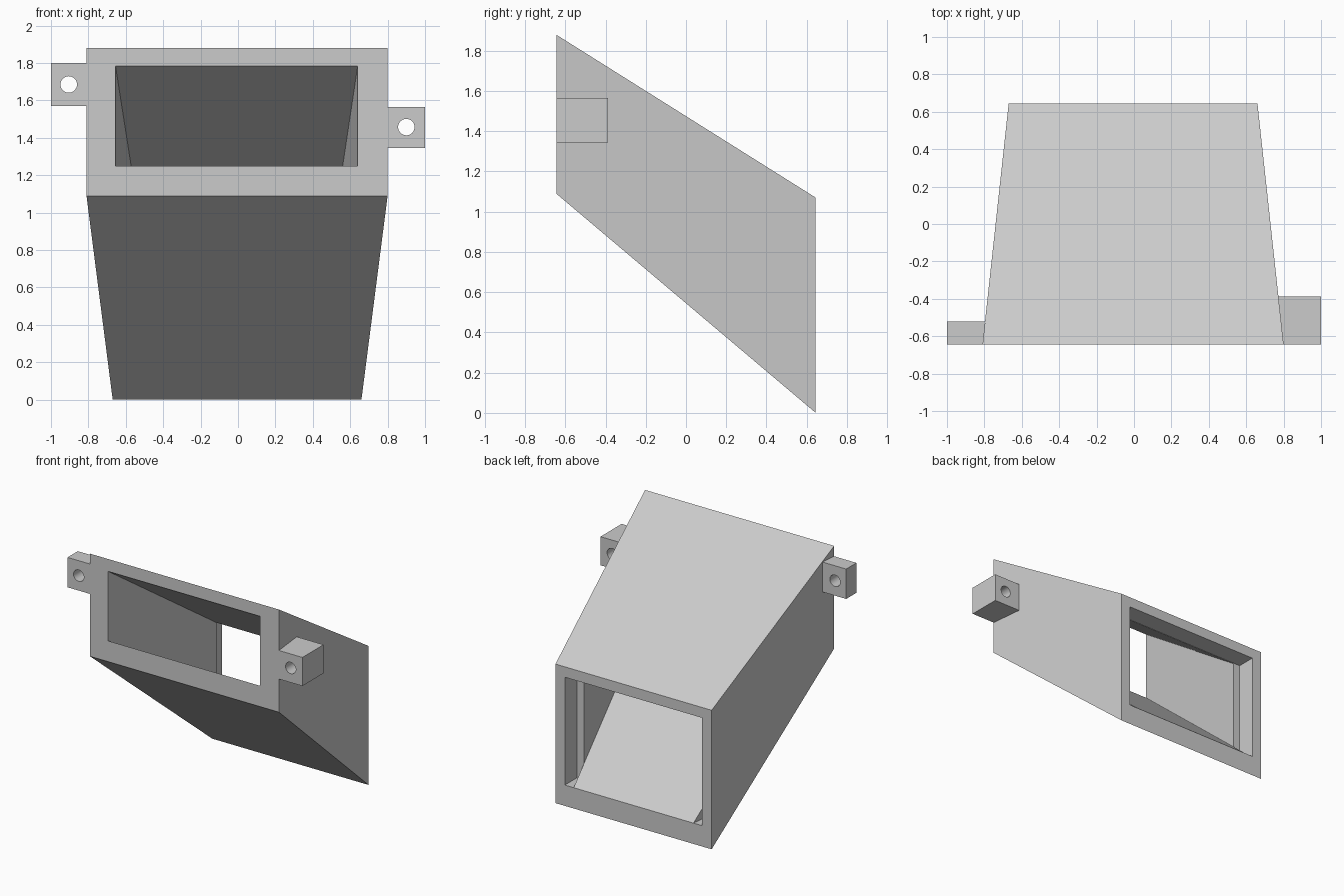
import bpy
import bmesh
from mathutils import Matrix

cube = bpy.data.objects.get("Cube")
if cube:
    bpy.data.objects.remove(cube, do_unlink=True)

grey = bpy.data.materials.new("light grey plastic")
grey.use_nodes = True
grey.diffuse_color = (0.6, 0.6, 0.6, 1)
grey.node_tree.nodes["Principled BSDF"].inputs["Base Color"].default_value = (0.6, 0.6, 0.6, 1)

FRONT, BACK = -0.645, 0.645
STEP = 0.5          # depth where the rear recess ends


def make_object(name, bm):
    bmesh.ops.recalc_face_normals(bm, faces=bm.faces)
    mesh = bpy.data.meshes.new(name)
    bm.to_mesh(mesh)
    bm.free()
    mesh.materials.append(grey)
    obj = bpy.data.objects.new(name, mesh)
    bpy.context.collection.objects.link(obj)
    return obj


def rectangle(bm, x0, x1, y, z0, z1):
    return [bm.verts.new(p) for p in ((x0, y, z0), (x1, y, z0), (x1, y, z1), (x0, y, z1))]


# Hollow tapered duct: closed chain of rectangles, outside then back through the bore
bm = bmesh.new()
rings = [rectangle(bm, *r) for r in (
    (-0.81, 0.80, FRONT, 1.09, 1.88),
    (-0.67, 0.66, BACK, 0.0, 1.07),
    (-0.59, 0.58, BACK, 0.16, 0.99),
    (-0.59, 0.58, STEP, 0.16, 0.99),
    (-0.53, 0.52, STEP, 0.283, 0.985),
    (-0.655, 0.64, FRONT, 1.25, 1.785),
)]
for i, a in enumerate(rings):
    b = rings[(i + 1) % len(rings)]
    for j in range(4):
        k = (j + 1) % 4
        bm.faces.new((a[j], a[k], b[k], b[j]))
make_object("duct_body", bm)

# Sloping floor wedge that carries the bore floor out to the rear edge
bm = bmesh.new()
left, right = [[bm.verts.new(p) for p in ((s, STEP, 0.16), (e, BACK, 0.16), (s, STEP, 0.283))]
               for s, e in ((-0.53, -0.515), (0.52, 0.505))]
bm.faces.new(left)
bm.faces.new(right)
for j in range(3):
    k = (j + 1) % 3
    bm.faces.new((left[j], left[k], right[k], right[j]))
make_object("floor_wedge", bm)


# Mounting lugs, each with a round screw hole
def lug(name, x0, x1, y1, z0, z1, hole_x, hole_z):
    bm = bmesh.new()
    front = rectangle(bm, x0, x1, FRONT, z0, z1)
    back = rectangle(bm, x0, x1, y1, z0, z1)
    bm.faces.new(front)
    bm.faces.new(back)
    for j in range(4):
        k = (j + 1) % 4
        bm.faces.new((front[j], front[k], back[k], back[j]))
    block = make_object(name, bm)

    bm = bmesh.new()
    bmesh.ops.create_cone(bm, cap_ends=True, segments=32, radius1=0.044, radius2=0.044, depth=1,
                          matrix=Matrix.Translation((hole_x, FRONT, hole_z)) @ Matrix.Rotation(1.570796, 4, 'X'))
    drill = make_object(name + "_drill", bm)
    drill.hide_render = True
    cut = block.modifiers.new("screw_hole", 'BOOLEAN')
    cut.operation = 'DIFFERENCE'
    cut.solver = 'EXACT'
    cut.object = drill
    bpy.ops.object.select_all(action='DESELECT')
    bpy.context.view_layer.objects.active = block
    block.select_set(True)
    bpy.ops.object.modifier_apply(modifier=cut.name)
    bpy.data.objects.remove(drill, do_unlink=True)
    bpy.ops.object.shade_smooth_by_angle()


lug("right_lug", -1.0, -0.785, -0.52, 1.57, 1.80, -0.905, 1.685)
lug("left_lug", 0.765, 1.0, -0.388, 1.345, 1.565, 0.90, 1.457)
